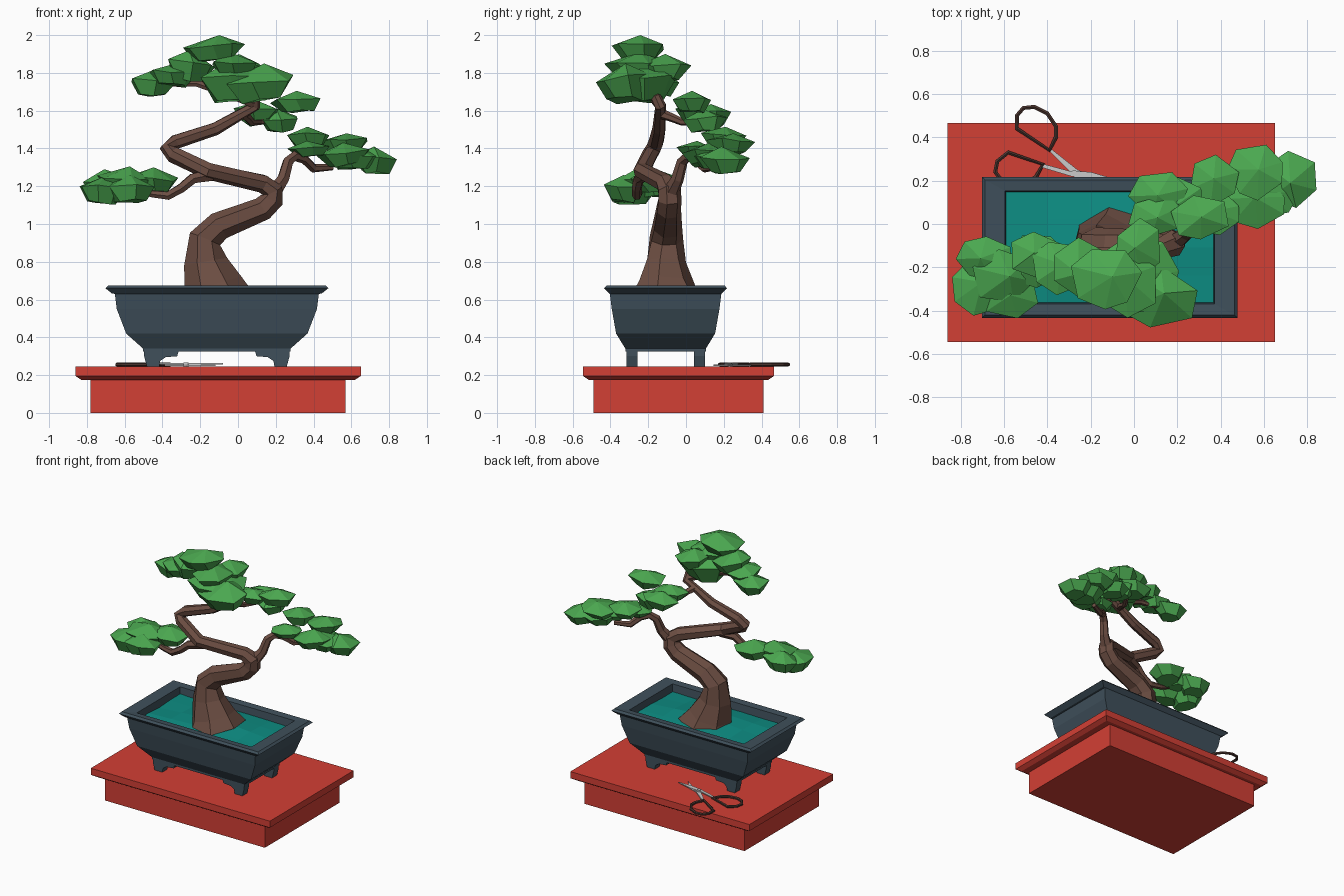
import bpy, bmesh, random
from math import cos, sin, pi
from mathutils import Vector, Euler

random.seed(4)

def material(name, rgb):
    m = bpy.data.materials.new(name)
    m.diffuse_color = (*rgb, 1)
    return m

RED = material("red lacquer", (0.65, 0.05, 0.035))
SLATE = material("slate glaze", (0.05, 0.08, 0.105))
TEAL = material("teal moss", (0.004, 0.27, 0.23))
BARK = material("bark", (0.15, 0.075, 0.055))
LEAF = material("leaf", (0.07, 0.39, 0.08))
GRIP = material("dark grip", (0.07, 0.035, 0.028))
STEEL = material("steel", (0.6, 0.62, 0.63))

def finish(name, bm, mat):
    bmesh.ops.recalc_face_normals(bm, faces=bm.faces)
    me = bpy.data.meshes.new(name)
    bm.to_mesh(me)
    bm.free()
    me.materials.append(mat)
    ob = bpy.data.objects.new(name, me)
    bpy.context.collection.objects.link(ob)
    return ob

def skin(bm, rings, cap=True, loop=False):
    """Join rings of points with quads."""
    vs = [[bm.verts.new(p) for p in r] for r in rings]
    n = len(vs[0])
    for a, b in zip(vs, vs[1:] + ([vs[0]] if loop else [])):
        for i in range(n):
            bm.faces.new((a[i], a[(i + 1) % n], b[(i + 1) % n], b[i]))
    if cap and not loop:
        bm.faces.new(vs[0])
        bm.faces.new(vs[-1])

def rect_loft(name, centre, levels, mat):
    """Stack of rectangles: half width, half depth, height."""
    cx, cy = centre
    bm = bmesh.new()
    skin(bm, [[(cx + sx * hx, cy + sy * hy, z) for sx, sy in ((-1, -1), (1, -1), (1, 1), (-1, 1))]
              for hx, hy, z in levels])
    return finish(name, bm, mat)

def tube(name, path, sides, mat, loop=False, wobble=0.0):
    """Sweep a polygon along (x, y, z, radius) points."""
    pts = [Vector(p[:3]) for p in path]
    n = len(pts)
    rings, side = [], None
    for i, p in enumerate(pts):
        nxt = pts[(i + 1) % n] if loop else pts[min(i + 1, n - 1)]
        prv = pts[i - 1] if loop else pts[max(i - 1, 0)]
        t = (nxt - p).normalized() + (p - prv).normalized()
        t.normalize()
        if side is None:
            side = Vector((0, 0, 1)) if loop else Vector((0, 1, 0))
        side = (side - t * side.dot(t)).normalized()
        up = t.cross(side)
        ring = []
        for k in range(sides):
            a = 2 * pi * k / sides
            r = path[i][3] * (1 + random.uniform(-wobble, wobble))
            ring.append(p + (side * cos(a) + up * sin(a)) * r)
        rings.append(ring)
    bm = bmesh.new()
    skin(bm, rings, loop=loop)
    return finish(name, bm, mat)

# Stand: plinth and chamfered top slab
SC = (-0.105, -0.04)
rect_loft("stand_base", SC, [(0.675, 0.45, 0), (0.675, 0.45, 0.18)], RED)
rect_loft("stand_top", SC, [(0.725, 0.475, 0.175), (0.755, 0.505, 0.195), (0.755, 0.505, 0.245)], RED)

# Pot: outer wall, rim, inner wall and floor
PC = (-0.112, -0.108)
rect_loft("pot", PC, [
    (0.39, 0.213, 0.325), (0.39, 0.213, 0.34), (0.48, 0.262, 0.42), (0.53, 0.285, 0.55),
    (0.54, 0.295, 0.63), (0.555, 0.298, 0.632), (0.59, 0.325, 0.66), (0.575, 0.312, 0.675),
    (0.483, 0.26, 0.67), (0.475, 0.252, 0.58)], SLATE)

# Pot feet: bracket profile, mirrored to four corners
foot = [(0.385, 0.335), (0.385, 0.30), (0.37, 0.245), (0.305, 0.245), (0.30, 0.275),
        (0.27, 0.295), (0.21, 0.30), (0.20, 0.335)]
for fx, sx in (("left", -1), ("right", 1)):
    for fy, sy in (("front", -1), ("back", 1)):
        bm = bmesh.new()
        skin(bm, [[(PC[0] + sx * x, PC[1] + sy * d, z) for x, z in foot] for d in (0.15, 0.208)])
        finish(f"pot_foot_{fy}_{fx}", bm, SLATE)

# Mossy soil, gently uneven and higher near the trunk
bm = bmesh.new()
bmesh.ops.create_grid(bm, x_segments=5, y_segments=4, size=1)
for v in bm.verts:
    d = v.co.length
    z = 0.615 + max(0, 0.035 * (1 - d)) + random.uniform(-0.006, 0.006)
    v.co = (PC[0] + v.co.x * 0.48, PC[1] + v.co.y * 0.257, z)
finish("moss", bm, TEAL)

# Trunk: flared root and zigzag rise
tube("trunk", [
    (-0.11, -0.11, 0.60, 0.20), (-0.13, -0.11, 0.68, 0.155), (-0.17, -0.11, 0.80, 0.115),
    (-0.175, -0.105, 0.92, 0.09), (-0.10, -0.10, 0.99, 0.078), (0.13, -0.09, 1.08, 0.068),
    (0.175, -0.085, 1.13, 0.064), (0.18, -0.09, 1.18, 0.06), (0.13, -0.11, 1.215, 0.052),
    (-0.16, -0.235, 1.28, 0.047), (-0.34, -0.19, 1.37, 0.045), (-0.375, -0.17, 1.40, 0.042),
    (-0.33, -0.155, 1.435, 0.04), (-0.12, -0.14, 1.505, 0.036), (0.09, -0.135, 1.625, 0.031),
    (0.09, -0.16, 1.67, 0.028), (0.03, -0.22, 1.74, 0.02)], 7, BARK, wobble=0.07)

# Branches
branches = {
    "branch_right": [(0.19, -0.08, 1.17, 0.045), (0.24, -0.045, 1.24, 0.034), (0.265, -0.02, 1.33, 0.03),
                     (0.30, 0.01, 1.36, 0.028), (0.35, 0.05, 1.345, 0.026), (0.40, 0.10, 1.295, 0.024),
                     (0.50, 0.15, 1.30, 0.016)],
    "branch_left": [(-0.14, -0.22, 1.26, 0.036), (-0.24, -0.25, 1.24, 0.03), (-0.30, -0.26, 1.19, 0.027),
                    (-0.37, -0.26, 1.15, 0.025), (-0.46, -0.25, 1.16, 0.02), (-0.58, -0.25, 1.2, 0.013)],
    "branch_middle": [(0.02, -0.135, 1.585, 0.028), (0.05, -0.08, 1.565, 0.023), (0.07, -0.02, 1.54, 0.02),
                      (0.12, 0.06, 1.54, 0.016), (0.2, 0.1, 1.57, 0.012)],
    "branch_top": [(0.08, -0.15, 1.64, 0.028), (-0.08, -0.2, 1.70, 0.023), (-0.22, -0.19, 1.745, 0.02),
                   (-0.36, -0.16, 1.74, 0.014)],
}
for name, path in branches.items():
    tube(name, path, 6, BARK)

# Foliage: faceted flat clumps, wide above and tapering below
def clump(bm, x, y, z, rx, ry, h):
    n = random.choice((6, 7))
    turn = random.uniform(0, pi)
    tilt = Euler((random.uniform(-0.1, 0.1), random.uniform(-0.1, 0.1), 0)).to_matrix()
    c = Vector((x, y, z))
    rings = []
    for r, lv, off in ((0.62, -0.95, 0.15), (1.0, 0.15, 0.0)):
        ring = []
        for k in range(n):
            a = turn + off + 2 * pi * (k + random.uniform(-0.15, 0.15)) / n
            q = r * random.uniform(0.92, 1.06)
            ring.append(bm.verts.new(c + tilt @ Vector((
                rx * q * cos(a), ry * q * sin(a), h * (lv + random.uniform(-0.15, 0.15))))))
        rings.append(ring)
    apex = bm.verts.new(c + Vector((random.uniform(-.2, .2) * rx, random.uniform(-.2, .2) * ry, h)))
    low, wide = rings
    bm.faces.new(low)
    for k in range(n):
        j = (k + 1) % n
        bm.faces.new((low[k], low[j], wide[j], wide[k]))
        bm.faces.new((wide[k], wide[j], apex))

foliage = {
    "foliage_top": [(-0.13, -0.25, 1.93, .17, .15, .07), (-0.25, -0.20, 1.84, .14, .15, .08),
                    (-0.45, -0.14, 1.745, .13, .11, .065), (-0.35, -0.2, 1.79, .13, .13, .06),
                    (0.0, -0.24, 1.76, .22, .19, .11), (0.12, -0.34, 1.75, .19, .15, .10),
                    (0.02, -0.12, 1.83, .12, .14, .07), (-0.02, -0.27, 1.84, .14, .16, .07)],
    "foliage_middle": [(0.31, 0.03, 1.65, .14, .11, .055), (0.12, 0.14, 1.58, .14, .11, .055),
                       (0.22, 0.10, 1.55, .11, .12, .06), (0.10, 0.04, 1.60, .13, .10, .05)],
    "foliage_right": [(0.37, 0.20, 1.46, .12, .12, .055), (0.56, 0.24, 1.43, .14, .13, .05),
                      (0.73, 0.21, 1.34, .125, .13, .07), (0.56, 0.10, 1.37, .14, .12, .06),
                      (0.38, 0.05, 1.40, .12, .10, .04), (0.62, 0.17, 1.35, .15, .14, .06)],
    "foliage_left": [(-0.72, -0.29, 1.18, .13, .14, .075), (-0.69, -0.16, 1.22, .13, .11, .07),
                     (-0.57, -0.33, 1.19, .14, .11, .07), (-0.45, -0.17, 1.235, .14, .13, .065),
                     (-0.60, -0.24, 1.24, .15, .13, .065)],
}
for name, clumps in foliage.items():
    bm = bmesh.new()
    for c in clumps:
        clump(bm, *c)
    finish(name, bm, LEAF)

# Pruning scissors lying behind the pot
grips = {
    "scissor_grip_back": [(-0.39, 0.34), (-0.54, 0.44), (-0.54, 0.50), (-0.51, 0.535), (-0.46, 0.54),
                          (-0.40, 0.51), (-0.36, 0.45), (-0.36, 0.40)],
    "scissor_grip_left": [(-0.42, 0.275), (-0.58, 0.33), (-0.63, 0.29), (-0.64, 0.24), (-0.61, 0.20),
                          (-0.56, 0.18), (-0.49, 0.19), (-0.45, 0.22)],
}
for name, pts in grips.items():
    tube(name, [(x, y, 0.256, 0.011) for x, y in pts], 6, GRIP, loop=True)

blades = {
    "scissor_blade_a": [(-0.40, 0.345), (-0.29, 0.235), (-0.20, 0.20), (-0.12, 0.145), (-0.18, 0.22), (-0.26, 0.25), (-0.38, 0.345)],
    "scissor_blade_b": [(-0.43, 0.28), (-0.30, 0.245), (-0.20, 0.24), (-0.08, 0.205), (-0.20, 0.205), (-0.29, 0.22), (-0.43, 0.262)],
}
for i, (name, pts) in enumerate(blades.items()):
    bm = bmesh.new()
    skin(bm, [[(x, y, 0.247 + i * 0.008 + h) for x, y in pts] for h in (0, 0.008)])
    finish(name, bm, STEEL)
tube("scissor_pivot", [(-0.275, 0.235, 0.246, 0.014), (-0.275, 0.235, 0.268, 0.014)], 8, STEEL)
